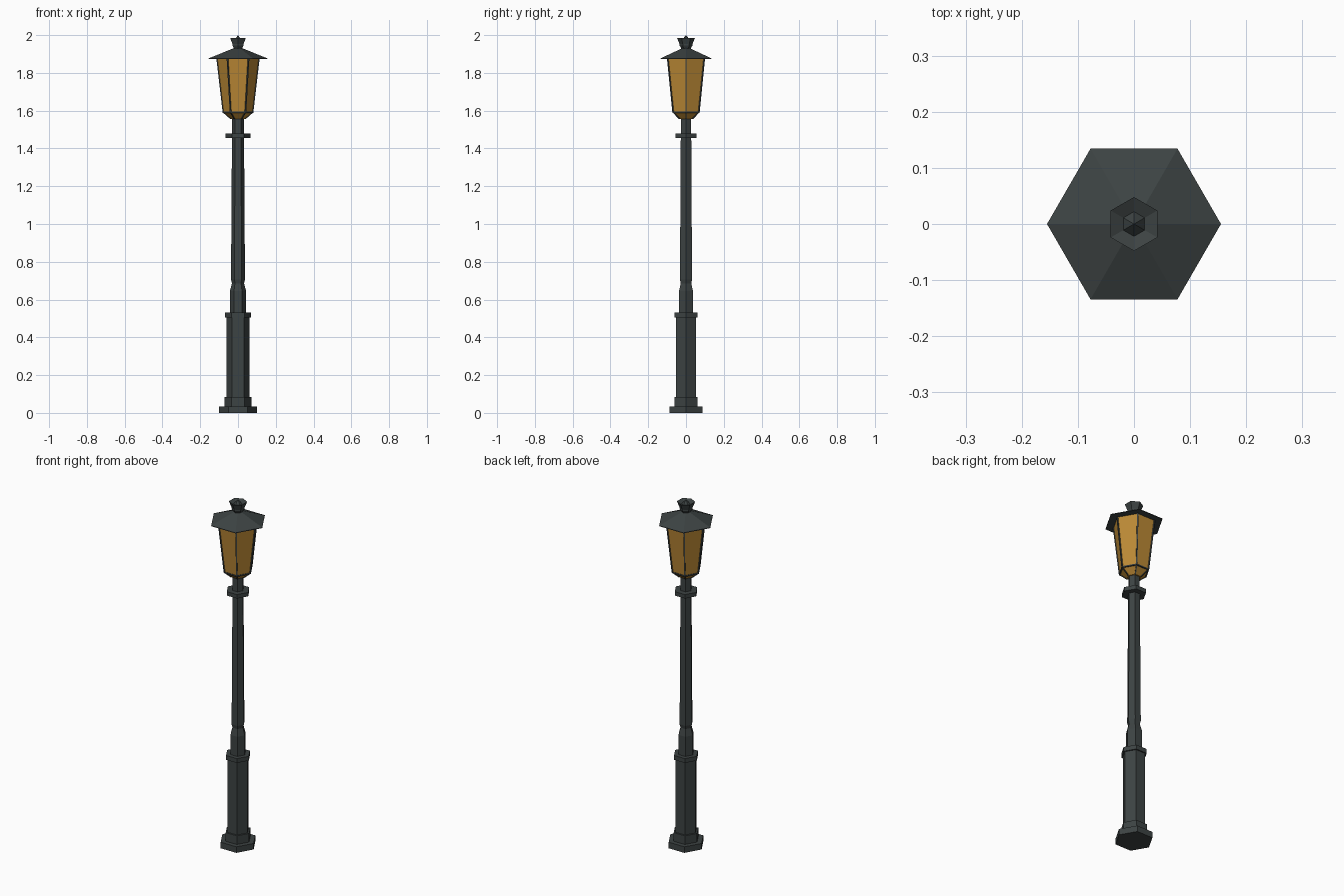
import bpy, bmesh, math
from mathutils import Vector

if "Cube" in bpy.data.objects:
    bpy.data.objects.remove(bpy.data.objects["Cube"])


def material(name, rgb):
    m = bpy.data.materials.new(name)
    m.diffuse_color = (*rgb, 1)
    m.use_nodes = True
    m.node_tree.nodes["Principled BSDF"].inputs["Base Color"].default_value = m.diffuse_color
    return m


IRON = material("dark iron", (0.046, 0.056, 0.056))
AMBER = material("amber glass", (0.50, 0.25, 0.036))


def finish(bm, name, mat):
    bmesh.ops.recalc_face_normals(bm, faces=bm.faces)
    me = bpy.data.meshes.new(name)
    bm.to_mesh(me)
    bm.free()
    me.materials.append(mat)
    ob = bpy.data.objects.new(name, me)
    bpy.context.collection.objects.link(ob)
    return ob


def corner(r, z, i, turn=0.0):
    a = math.radians(60 * i + turn)
    return Vector((r * math.cos(a), r * math.sin(a), z))


def hex_lathe(name, profile, mat, turn=0.0):
    """Closed six-sided solid from (radius, height) pairs."""
    bm = bmesh.new()
    rings = [[bm.verts.new(corner(max(r, 1e-4), z, i, turn)) for i in range(6)]
             for r, z in profile]
    for a, b in zip(rings, rings[1:]):
        for i in range(6):
            j = (i + 1) % 6
            bm.faces.new((a[i], a[j], b[j], b[i]))
    bm.faces.new(rings[0][::-1])
    bm.faces.new(rings[-1])
    return finish(bm, name, mat)


def bars(name, pairs, width):
    """Thin square bars between pairs of points."""
    bm = bmesh.new()
    for p, q in pairs:
        d = q - p
        rot = d.to_track_quat('Z', 'Y').to_matrix().to_4x4()
        rot.translation = (p + q) / 2
        vs = bmesh.ops.create_cube(bm, size=1)["verts"]
        bmesh.ops.scale(bm, vec=(width, width, d.length), verts=vs)
        bmesh.ops.transform(bm, matrix=rot, verts=vs)
    return finish(bm, name, IRON)


# Pedestal
hex_lathe("base_plinth", [(0.10, 0), (0.10, 0.035)], IRON)
hex_lathe("base_step", [(0.071, 0.035), (0.071, 0.085)], IRON)
hex_lathe("pedestal", [(0.061, 0.085), (0.061, 0.51)], IRON)
hex_lathe("pedestal_collar", [(0.069, 0.506), (0.069, 0.531)], IRON)

# Pole
hex_lathe("pole", [(0.043, 0.53), (0.043, 0.645), (0.032, 0.685),
                   (0.037, 0.705), (0.032, 1.457)], IRON)
hex_lathe("pole_collar", [(0.065, 1.455), (0.065, 1.478)], IRON)
hex_lathe("neck", [(0.031, 1.478), (0.031, 1.558)], IRON)

# Lantern: glass body with iron edges
LOW, MID, TOP = (0.038, 1.557), (0.078, 1.592), (0.111, 1.876)
hex_lathe("lantern_glass", [LOW, MID, TOP], AMBER)
six = range(6)
bars("lantern_posts", [(corner(*MID, i), corner(*TOP, i)) for i in six], 0.007)
bars("lantern_lower_ribs", [(corner(*LOW, i), corner(*MID, i)) for i in six], 0.006)
bars("lantern_ring", [(corner(*MID, i), corner(*MID, i + 1)) for i in six], 0.007)

# Roof and crown finial
hex_lathe("roof", [(0.155, 1.874), (0.155, 1.877), (0.022, 1.931)], IRON)
hex_lathe("finial", [(0.022, 1.925), (0.034, 1.945), (0.034, 1.952), (0.048, 1.986),
                     (0.022, 1.974), (0, 2.0)], IRON, turn=30)
